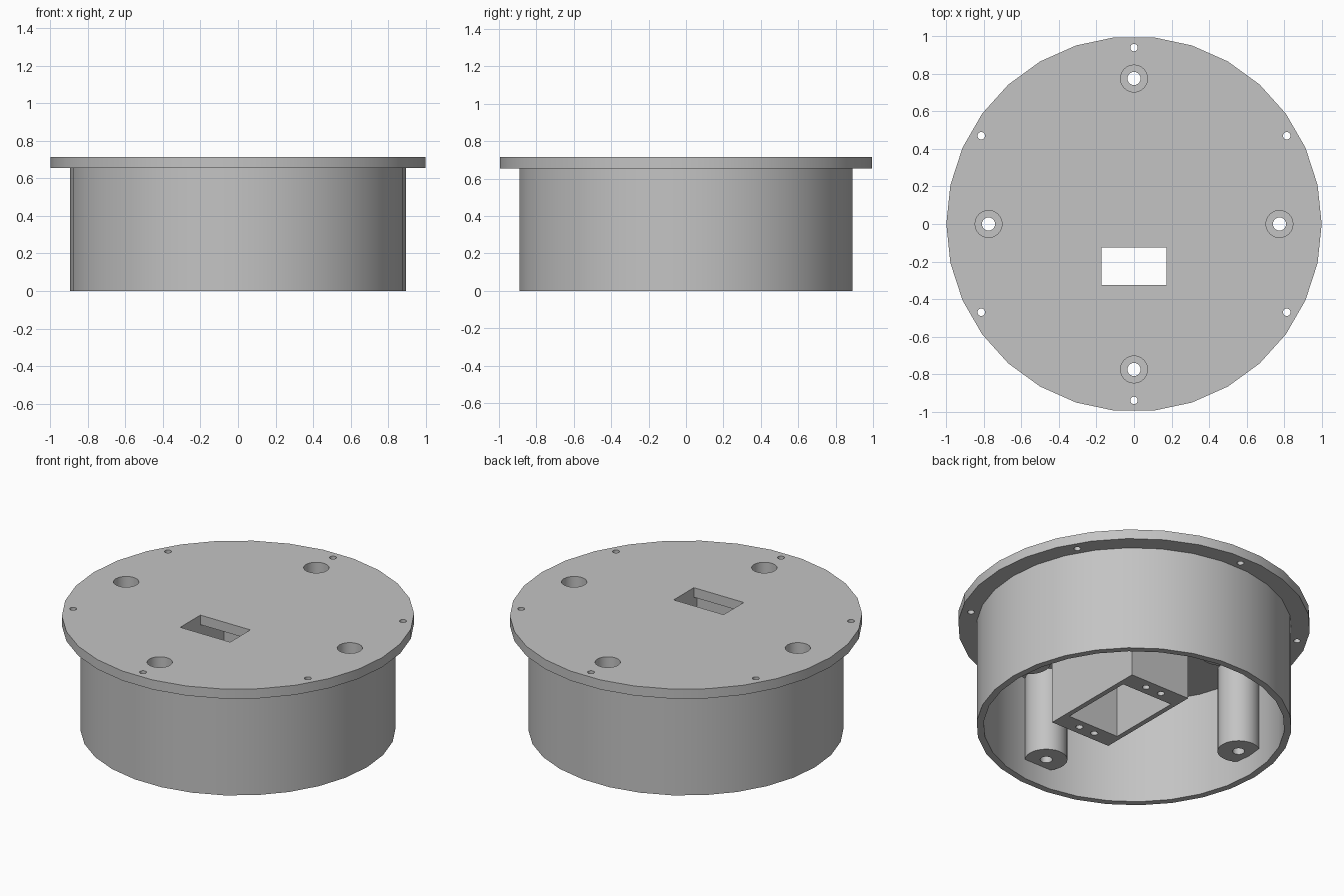
import bpy, math
from mathutils import Matrix

if "Cube" in bpy.data.objects:
    bpy.data.objects.remove(bpy.data.objects["Cube"])

grey = bpy.data.materials.new("plain_grey")
grey.use_nodes = True
grey.diffuse_color = (0.55, 0.55, 0.55, 1)
grey.node_tree.nodes["Principled BSDF"].inputs["Base Color"].default_value = (0.55, 0.55, 0.55, 1)

PLATE_LOW, PLATE_TOP = 0.655, 0.715
POST_LOW, BOX_LOW, SEAT = 0.125, 0.16, 0.2


def cylinder(name, r, z0, z1, x=0, y=0, sides=30):
    bpy.ops.mesh.primitive_cylinder_add(vertices=sides, radius=r, depth=z1 - z0,
                                        location=(x, y, (z0 + z1) / 2))
    obj = bpy.context.object
    # start the ring of vertices on the x axis
    obj.data.transform(Matrix.Rotation(math.pi / 2, 4, "Z"))
    obj.name = name
    return obj


def block(name, x0, x1, y0, y1, z0, z1):
    bpy.ops.mesh.primitive_cube_add(size=1, location=((x0 + x1) / 2, (y0 + y1) / 2, (z0 + z1) / 2))
    obj = bpy.context.object
    obj.name = name
    obj.scale = (x1 - x0, y1 - y0, z1 - z0)
    bpy.ops.object.transform_apply(location=False, rotation=False, scale=True)
    return obj


def combine(obj, tool, operation="DIFFERENCE"):
    mod = obj.modifiers.new("shape", "BOOLEAN")
    mod.operation, mod.solver, mod.object = operation, "EXACT", tool
    bpy.context.view_layer.objects.active = obj
    bpy.ops.object.modifier_apply(modifier=mod.name)
    bpy.data.objects.remove(tool)


def finish(obj):
    obj.data.materials.clear()
    obj.data.materials.append(grey)
    bpy.ops.object.select_all(action="DESELECT")
    obj.select_set(True)
    bpy.context.view_layer.objects.active = obj
    bpy.ops.object.shade_smooth_by_angle(angle=math.radians(32))


post_spots = {"left": (0.775, 0), "back": (0, 0.775), "right": (-0.775, 0), "front": (0, -0.775)}

# Round top plate with counterbores, rim screw holes and the slot
plate = cylinder("top_plate", 1, PLATE_LOW, PLATE_TOP)
for x, y in post_spots.values():
    combine(plate, cylinder("cutter", 0.072, 0.5, 0.8, x, y, 24))
for i in range(6):
    a = math.radians(30 + 60 * i)
    combine(plate, cylinder("cutter", 0.02, 0.5, 0.8, 0.94 * math.cos(a), 0.94 * math.sin(a), 16))
combine(plate, block("cutter", -0.173, 0.173, -0.325, -0.125, 0.5, 0.8))
finish(plate)

# Open cylindrical wall below the plate
wall = cylinder("outer_wall", 0.895, 0, PLATE_LOW)
combine(wall, cylinder("cutter", 0.855, -0.1, 0.8))
finish(wall)

# Screw posts, trimmed where they merge into the wall
for side, (x, y) in post_spots.items():
    post = cylinder(side + "_screw_post", 0.12, POST_LOW, PLATE_LOW, x, y, 28)
    combine(post, cylinder("trimmer", 0.87, 0, 0.8), "INTERSECT")
    combine(post, cylinder("cutter", 0.072, SEAT, 0.8, x, y, 24))
    combine(post, cylinder("cutter", 0.035, 0, 0.5, x, y, 20))
    finish(post)

# Hollow connector box with screw holes at both ends
box = block("connector_box", -0.208, 0.208, -0.475, 0.23, BOX_LOW, PLATE_LOW)
combine(box, block("cutter", -0.177, 0.177, -0.36, 0.115, 0, 0.8))
for y in (-0.417, 0.172):
    for x in (-0.055, 0.055):
        combine(box, cylinder("cutter", 0.021, 0, 0.4, x, y, 16))
finish(box)
